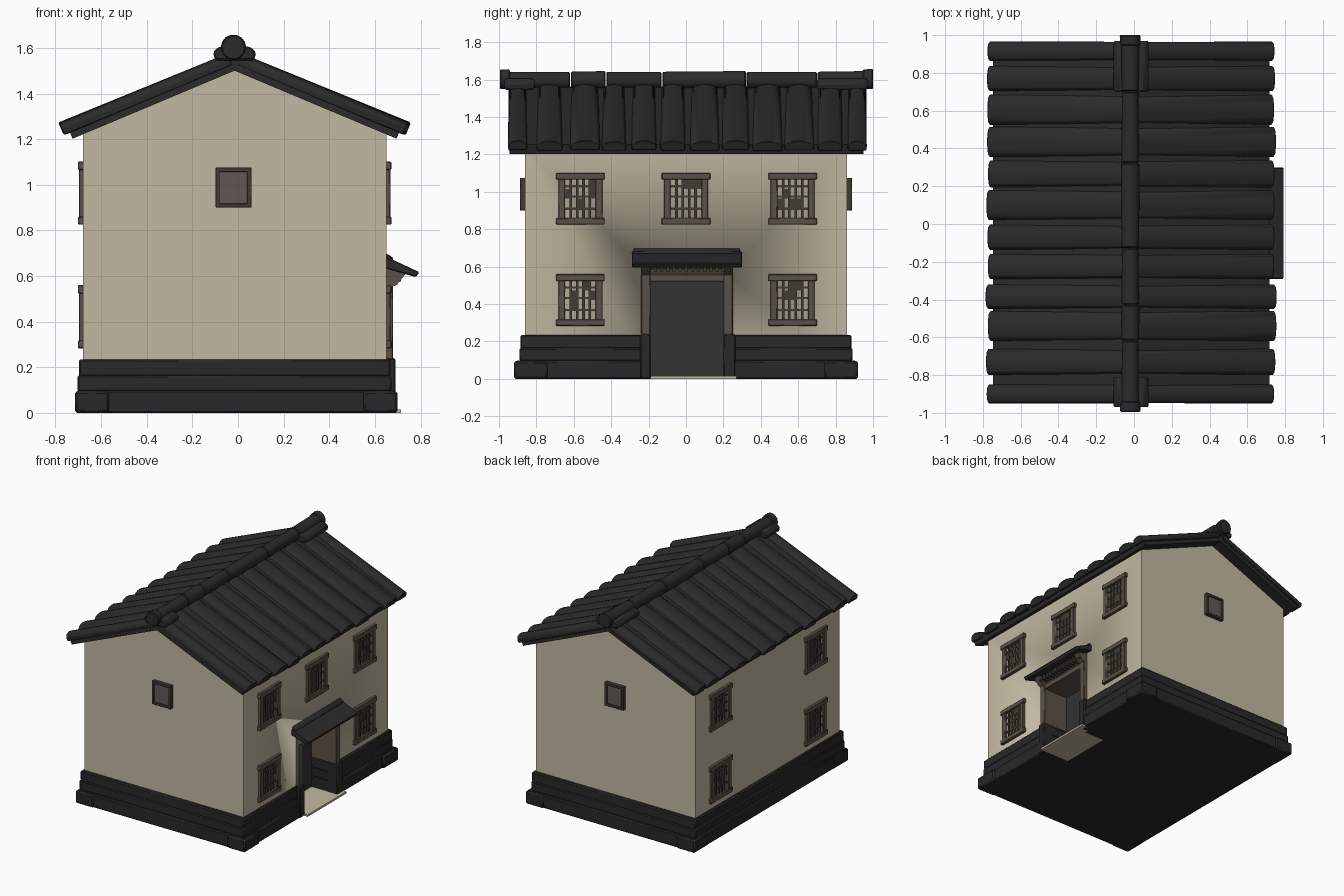
import bpy, bmesh, math, random
from mathutils import Vector

if "Cube" in bpy.data.objects:
    bpy.data.objects.remove(bpy.data.objects["Cube"])

random.seed(4)

def material(name, rgb):
    m = bpy.data.materials.new(name)
    m.diffuse_color = (*rgb, 1)
    m.use_nodes = True
    m.node_tree.nodes["Principled BSDF"].inputs["Base Color"].default_value = m.diffuse_color
    return m

PLASTER = material("cream_plaster", (0.54, 0.485, 0.365))
TILE = material("dark_roof_tile", (0.024, 0.024, 0.025))
STONE = material("dark_base_stone", (0.021, 0.021, 0.022))
WOOD = material("brown_wood", (0.105, 0.083, 0.063))
LATTICE = material("dark_lattice_wood", (0.055, 0.044, 0.034))
PANEL = material("shutter_brown", (0.125, 0.097, 0.083))
DOOR = material("door_grey", (0.033, 0.033, 0.035))

def loft(name, ring_a, ring_b, mat, bevel=0.0):
    """Closed solid between two matching rings of points."""
    bm = bmesh.new()
    a = [bm.verts.new(p) for p in ring_a]
    b = [bm.verts.new(p) for p in ring_b]
    n = len(a)
    bm.faces.new(a)
    bm.faces.new(b[::-1])
    for i in range(n):
        bm.faces.new((a[i], b[i], b[(i + 1) % n], a[(i + 1) % n]))
    bmesh.ops.recalc_face_normals(bm, faces=bm.faces)
    me = bpy.data.meshes.new(name)
    bm.to_mesh(me)
    bm.free()
    me.materials.append(mat)
    me.shade_smooth()
    me.set_sharp_from_angle(angle=math.radians(35))
    ob = bpy.data.objects.new(name, me)
    bpy.context.collection.objects.link(ob)
    if bevel:
        mod = ob.modifiers.new("worn_edges", 'BEVEL')
        mod.width, mod.segments = bevel, 1
    return ob

def prism_y(name, xz, y0, y1, mat, bevel=0.0):
    return loft(name, [(x, y0, z) for x, z in xz], [(x, y1, z) for x, z in xz], mat, bevel)

def prism_z(name, xy, z0, z1, mat, bevel=0.0):
    return loft(name, [(x, y, z0) for x, y in xy], [(x, y, z1) for x, y in xy], mat, bevel)

def box(name, x, y, z, mat, bevel=0.0):
    return prism_z(name, [(x[0], y[0]), (x[1], y[0]), (x[1], y[1]), (x[0], y[1])],
                   z[0], z[1], mat, bevel)

# Plaster walls with gables and a doorway recess
walls = prism_y("walls", [(-0.68, 0.05), (0.65, 0.05), (0.65, 1.235), (-0.015, 1.515), (-0.68, 1.235)],
                -0.86, 0.86, PLASTER)
cutter = box("doorway_cutter", (0.45, 0.8), (-0.21, 0.22), (-0.1, 0.56), PLASTER)
cutter.hide_render = True
cutter.hide_viewport = True
cut = walls.modifiers.new("doorway", 'BOOLEAN')
cut.operation, cut.object, cut.solver = 'DIFFERENCE', cutter, 'EXACT'

# Stone base: stacked courses with a notch for the door
def course(name, x0, x1, y, z0, z1):
    prism_z(name, [(x0, -y), (x1, -y), (x1, -0.19), (0.47, -0.19), (0.47, 0.2), (x1, 0.2), (x1, y), (x0, y)],
            z0, z1, STONE, 0.007)

course("base_lower_course", -0.71, 0.685, 0.91, 0.0, 0.098)
course("base_middle_course", -0.703, 0.672, 0.89, 0.094, 0.165)
course("base_upper_course", -0.697, 0.668, 0.886, 0.16, 0.235)
for sx in (-0.64, 0.625):
    for sy in (-0.83, 0.83):
        box("corner_stone", (sx - 0.075, sx + 0.075), (sy - 0.09, sy + 0.09), (0, 0.095), STONE, 0.01)
for y0, y1 in ((-0.245, -0.188), (0.198, 0.265)):
    box("door_side_stone", (0.6, 0.69), (y0, y1), (0.0, 0.24), STONE, 0.007)

# Doorway: threshold, door, jambs, posts, lintel
box("threshold", (0.46, 0.715), (-0.19, 0.27), (0.0, 0.015), PLASTER)
box("door_panel", (0.45, 0.475), (-0.21, 0.22), (0.01, 0.56), DOOR)
for y0, y1 in ((-0.24, -0.19), (0.2, 0.25)):
    box("door_post", (0.46, 0.68), (y0, y1), (0.235, 0.6), WOOD, 0.004)
box("door_lintel", (0.46, 0.675), (-0.2, 0.21), (0.52, 0.56), WOOD, 0.004)
box("door_head_beam", (0.64, 0.685), (-0.24, 0.25), (0.59, 0.615), WOOD, 0.004)
box("door_head_board", (0.64, 0.665), (-0.2, 0.21), (0.555, 0.6), LATTICE)
for i in range(14):
    y = -0.205 + i * 0.033
    box("canopy_rafter", (0.65, 0.715), (y, y + 0.017), (0.575, 0.612), LATTICE)

# Door canopy: sloped slab with a top strip
prism_y("door_canopy", [(0.64, 0.635), (0.78, 0.595), (0.795, 0.617), (0.66, 0.68), (0.64, 0.68)],
        -0.29, 0.3, TILE, 0.005)
prism_y("canopy_top_strip", [(0.64, 0.66), (0.68, 0.655), (0.68, 0.68), (0.655, 0.697), (0.64, 0.697)],
        -0.28, 0.29, TILE, 0.004)
for y in (-0.24, 0.2):
    prism_y("canopy_bracket", [(0.64, 0.54), (0.695, 0.56), (0.735, 0.61), (0.64, 0.635)], y, y + 0.05, WOOD)

# Lattice windows on the long sides
def lattice_window(s, y, z):
    wall = 0.65 if s > 0 else -0.68
    def bar(name, depth, y0, y1, z0, z1, mat, bevel=0.0):
        xs = sorted((wall - s * 0.01, wall + s * depth))
        box(name, xs, (y + y0, y + y1), (z + z0, z + z1), mat, bevel)
    bar("window_sill", 0.022, -0.13, 0.13, 0, 0.035, WOOD, 0.004)
    bar("window_head", 0.022, -0.13, 0.13, 0.24, 0.277, WOOD, 0.004)
    for c in (-0.1, 0.1):
        bar("window_post", 0.018, c - 0.018, c + 0.018, 0.03, 0.245, WOOD, 0.003)
    for i in range(4):
        c = -0.051 + i * 0.034
        bar("lattice_upright", 0.010, c - 0.007, c + 0.007, 0.03, 0.245, LATTICE)
    for h in (0.085, 0.15, 0.205):
        bar("lattice_rail", 0.008, -0.085, 0.085, h - 0.006, h + 0.006, LATTICE)
    for k in range(4):
        i, j = random.randrange(5), random.randrange(3)
        bar("lattice_fill", 0.006, -0.078 + i * 0.033, -0.05 + i * 0.033,
            0.09 + j * 0.05, 0.14 + j * 0.05, LATTICE)

for s in (-1, 1):
    for y in (-0.565, 0.57):
        lattice_window(s, y, 0.283)
        lattice_window(s, y, 0.825)
lattice_window(1, 0.0, 0.825)

# Small shuttered windows in the gables
for s in (-1, 1):
    def plate(name, depth, x, z, mat):
        box(name, x, sorted((s * 0.85, s * depth)), z, mat, 0.002)
    plate("gable_window_panel", 0.878, (-0.085, 0.045), (0.915, 1.06), PANEL)
    for x in ((-0.098, -0.08), (0.04, 0.06)):
        plate("gable_window_side", 0.888, x, (0.9, 1.075), LATTICE)
    for z in ((0.9, 0.918), (1.057, 1.075)):
        plate("gable_window_rail", 0.888, (-0.098, 0.06), z, LATTICE)

# Roof slab
RX, RZ, A = -0.015, 1.5, math.atan(0.42)
prism_y("roof_slab", [(RX, RZ), (RX + 0.71, 1.202), (RX + 0.732, 1.253), (RX, 1.562),
                      (RX - 0.732, 1.253), (RX - 0.71, 1.202)], -0.945, 0.95, TILE)

# Tile rolls running down both slopes: (centre, width)
ROLLS = [(0.915, 0.10), (0.77, 0.13), (0.605, 0.155), (0.435, 0.155), (0.265, 0.14), (0.1, 0.155),
         (-0.07, 0.13), (-0.225, 0.13), (-0.385, 0.125), (-0.54, 0.155), (-0.73, 0.135), (-0.9, 0.1)]
SHAPE = [(-0.47, 0.03), (-0.5, 0.055), (-0.4, 0.074), (-0.2, 0.083), (0.0, 0.086),
         (0.2, 0.083), (0.4, 0.074), (0.5, 0.055), (0.47, 0.03)]
for s in (-1, 1):
    down = Vector((s * math.cos(A), 0, -math.sin(A)))
    out = Vector((s * math.sin(A), 0, math.cos(A)))
    for c, w in ROLLS:
        def ring(u, k, lift):
            return [Vector((RX, c + v * w * k, RZ)) + down * u + out * (h + lift) for v, h in SHAPE]
        length = 0.795 + random.uniform(-0.008, 0.006)
        loft("tile_roll", ring(0.0, random.uniform(0.93, 1.0), -0.004),
             ring(length, 1.04, random.uniform(-0.003, 0.004)), TILE, 0.004)

# Ridge: overlapping round segments and raised end caps
def ridge(name, y0, y1, r0, r1, z):
    def ring(y, r):
        return [(RX - 0.005 + r * math.cos(t * math.tau / 14), y, z + r * math.sin(t * math.tau / 14))
                for t in range(14)]
    loft(name, ring(y0, r0), ring(y1, r1), TILE, 0.006)

cuts = [-0.97, -0.62, -0.43, -0.13, 0.32, 0.7, 0.97]
for i in range(6):
    ridge("ridge_tile", cuts[i] + 0.004, cuts[i + 1], 0.046, 0.05 if i % 2 else 0.044, 1.597)
ridge("ridge_front_cap", -0.995, -0.94, 0.055, 0.052, 1.602)
ridge("ridge_back_cap", 0.945, 1.0, 0.052, 0.056, 1.603)

# Saddle tiles under the ridge ends
for y0, y1 in ((-0.97, -0.81), (0.7, 0.97)):
    prism_y("ridge_saddle", [(-0.1, 1.545), (-0.11, 1.58), (-0.085, 1.605), (0.055, 1.605),
                             (0.08, 1.58), (0.07, 1.545)], y0, y1, TILE, 0.008)
